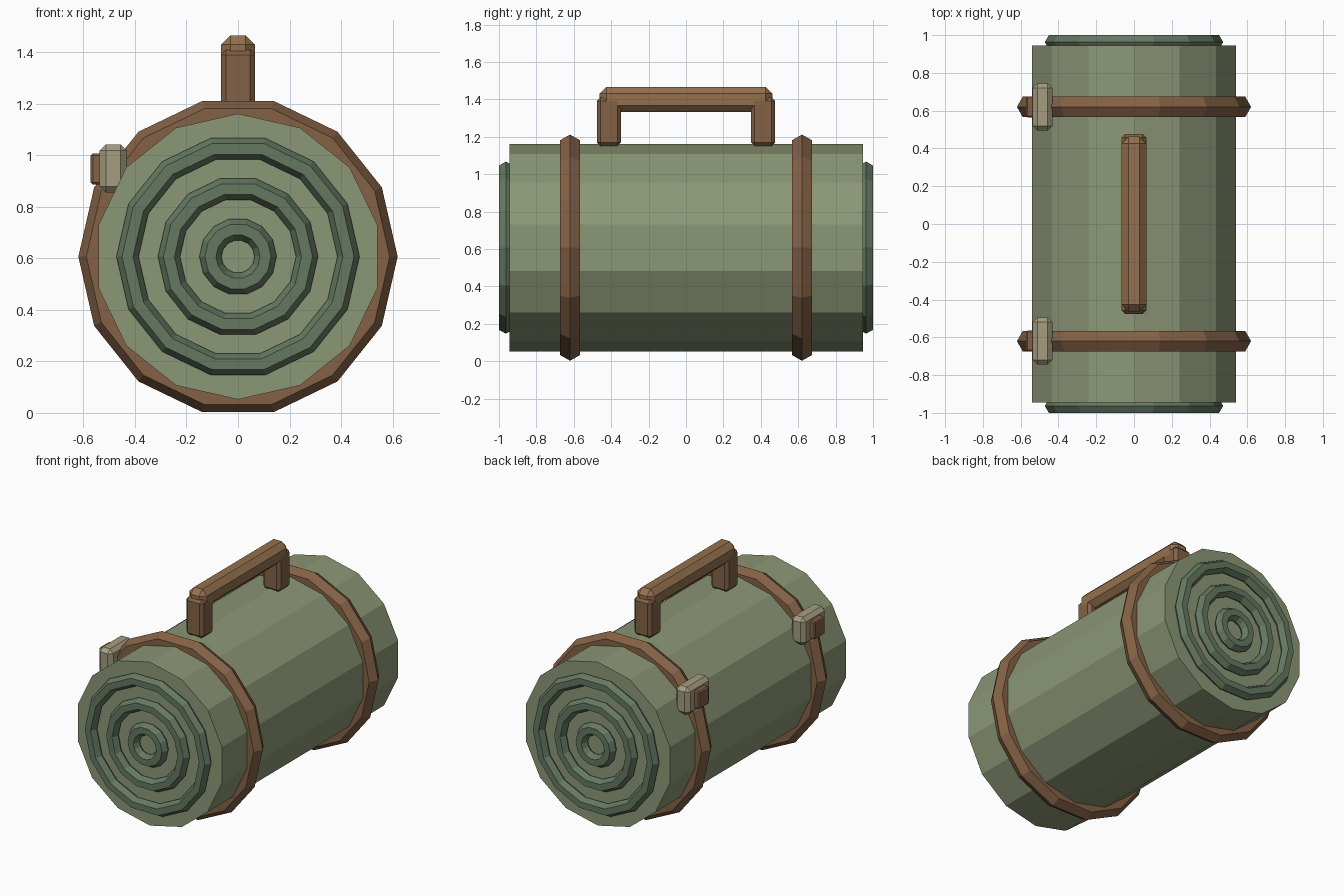
import bpy
import math

if "Cube" in bpy.data.objects:
    bpy.data.objects.remove(bpy.data.objects["Cube"])

SIDES = 14
AXIS_Z = 0.607


def material(name, rgb):
    m = bpy.data.materials.new(name)
    m.diffuse_color = (*rgb, 1)
    m.use_nodes = True
    m.node_tree.nodes["Principled BSDF"].inputs["Base Color"].default_value = m.diffuse_color
    return m


CANVAS = material("canvas", (0.26, 0.31, 0.18))
ROLL = material("roll_green", (0.13, 0.19, 0.12))
LEATHER = material("leather", (0.23, 0.12, 0.06))
GRIP = material("grip_leather", (0.30, 0.165, 0.075))
METAL = material("buckle_metal", (0.38, 0.34, 0.22))


def finish(name, mat):
    o = bpy.context.object
    o.name = name
    o.data.materials.append(mat)
    return o


def ring(name, y, major, minor, mat):
    bpy.ops.mesh.primitive_torus_add(
        major_segments=SIDES, minor_segments=6, major_radius=major, minor_radius=minor,
        location=(0, y, AXIS_Z), rotation=(math.pi / 2, 0, 0))
    return finish(name, mat)


def block(name, lo, hi, bevel, mat):
    center = [(a + b) / 2 for a, b in zip(lo, hi)]
    bpy.ops.mesh.primitive_cube_add(size=1, location=center)
    o = finish(name, mat)
    o.scale = [b - a for a, b in zip(lo, hi)]
    bpy.ops.object.transform_apply(location=False, rotation=False, scale=True)
    mod = o.modifiers.new("chamfer", 'BEVEL')
    mod.width = bevel
    mod.segments = 1
    return o


# Rolled body
bpy.ops.mesh.primitive_cylinder_add(
    vertices=SIDES, radius=0.555, depth=1.89,
    location=(0, 0, AXIS_Z), rotation=(math.pi / 2, 0, 0))
finish("roll_body", CANVAS)

for side, s in (("front", -1), ("back", 1)):
    # Concentric rings on the roll end
    for i, r in enumerate((0.107, 0.268, 0.429)):
        ring(f"{side}_end_ring_{i + 1}", s * 0.963, r, 0.043, ROLL)

    # Strap with buckle and strap tab
    y = s * 0.62
    ring(f"{side}_strap", y, 0.558, 0.062, LEATHER)
    block(f"{side}_buckle", (-0.537, y - 0.125, 0.855), (-0.432, y + 0.125, 1.043), 0.025, METAL)
    block(f"{side}_strap_tab", (-0.572, y - 0.055, 0.887), (-0.50, y + 0.055, 1.007), 0.008, LEATHER)

    # Handle post
    y = s * 0.412
    block(f"{side}_handle_post", (-0.066, y - 0.065, 1.15), (0.066, y + 0.065, 1.41), 0.02, LEATHER)

# Handle grip
block("handle_grip", (-0.066, -0.462, 1.332), (0.066, 0.462, 1.466), 0.036, GRIP)
